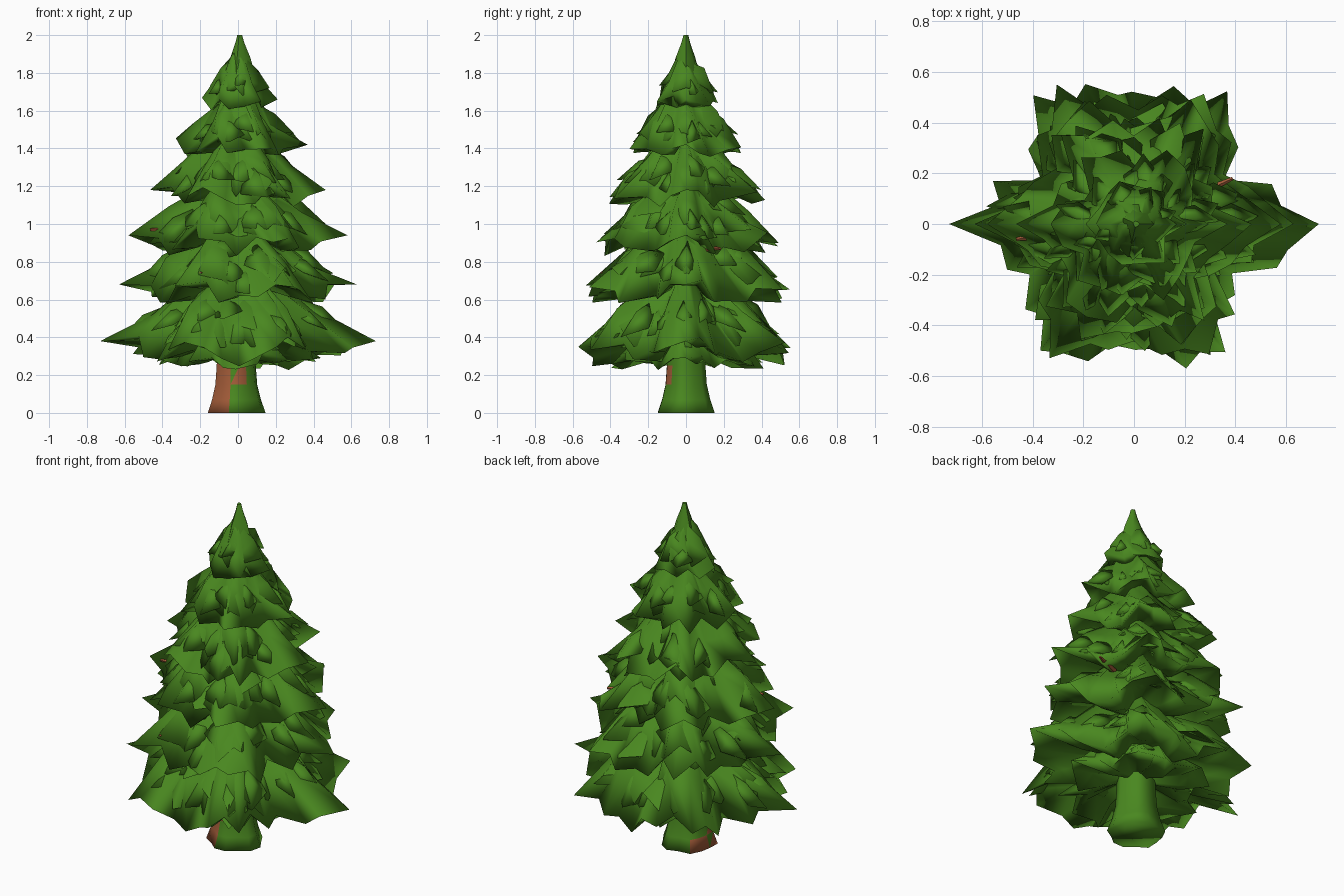
import bpy, bmesh, math, random
from mathutils import Vector

random.seed(5)
cube = bpy.data.objects.get("Cube")
if cube:
    bpy.data.objects.remove(cube, do_unlink=True)


def material(name, rgb):
    m = bpy.data.materials.new(name)
    m.use_nodes = True
    m.diffuse_color = (*rgb, 1)
    m.node_tree.nodes["Principled BSDF"].inputs["Base Color"].default_value = (*rgb, 1)
    return m


GREEN = material("pine green", (0.067, 0.245, 0.014))
BROWN = material("bark brown", (0.36, 0.105, 0.04))


def finish(bm, name, mats, angle):
    bmesh.ops.recalc_face_normals(bm, faces=bm.faces)
    mesh = bpy.data.meshes.new(name)
    bm.to_mesh(mesh)
    bm.free()
    for m in mats:
        mesh.materials.append(m)
    ob = bpy.data.objects.new(name, mesh)
    bpy.context.collection.objects.link(ob)
    bpy.ops.object.select_all(action='DESELECT')
    ob.select_set(True)
    bpy.context.view_layer.objects.active = ob
    bpy.ops.object.shade_smooth_by_angle(angle=math.radians(angle))


def bridge(bm, a, b):
    n = len(a)
    for i in range(n):
        j = (i + 1) % n
        bm.faces.new((a[i], a[j], b[j]))
        bm.faces.new((a[i], b[j], b[i]))


def lobe(a):
    # Six main boughs, evenly spread
    return 0.5 + 0.5 * math.cos(6 * a)


def reach(a, rx, ry):
    # Gaps beside the two side boughs are deeper than those front and back
    r = 1 / math.hypot(math.cos(a) / rx, math.sin(a) / ry)
    low = 0.66 + 0.18 * math.sin(a) ** 2
    return r * (low + (1 - low) * lobe(a))


def skirt(bm, rx, ry, z_top, z_tip, n, droop):
    """Ragged cone of boughs, with a closed underside."""
    h = z_top - z_tip
    # (share of reach, share of drop, jitter)
    upper = [(0.1, 0, 0.02), (0.33, 0.34, 0.1), (0.62, 0.66, 0.14), (1, 1, 0.05)]
    under = [(0.62, 0.96, 0.12), (0.15, 0.84, 0.02)]
    angles = [2 * math.pi * (i + random.uniform(-0.25, 0.25) * (i % (n // 2) > 0)) / n
              for i in range(n)]
    rings = []
    for f, t, jit in upper + under:
        ring = []
        for i, a in enumerate(angles):
            r = reach(a, rx, ry) * f
            z = z_top - h * t - droop * (1 - lobe(a)) * t * t
            side_bough = i % (n // 2) == 0
            if f < 1 or not side_bough:
                r *= 1 + random.uniform(-jit, jit)
            if f == 1:
                # Alternate needles long and short
                if i % 2:
                    r *= random.uniform(0.78, 0.93)
                    z += random.uniform(-0.02, 0.05)
                elif not side_bough:
                    z -= random.uniform(0, 0.04)
            elif f > 0.2:
                z += random.uniform(-0.04, 0.04)
            ring.append(bm.verts.new((r * math.cos(a), r * math.sin(a), z)))
        rings.append(ring)
    for a, b in zip(rings, rings[1:]):
        bridge(bm, a, b)
    bm.faces.new(rings[0])


def spray(bm, a, rx, ry, z_top, z_tip, droop):
    """Folded, pointed clump of needles lying on a skirt."""
    f = random.uniform(0.5, 0.8)
    r = reach(a, rx, ry)
    size = min(r, 0.45)
    out = Vector((math.cos(a), math.sin(a), 0))
    side = Vector((-out.y, out.x, 0))
    z = z_top - (z_top - z_tip) * f * 1.08 - droop * (1 - lobe(a)) * f * f
    base = out * r * f + Vector((0, 0, z))
    length = random.uniform(0.27, 0.38) * size + 0.03
    # Clumps on the two side boughs are slim, keeping those pointed
    width = random.uniform(0.18, 0.28) * size * (0.45 + 0.55 * abs(math.sin(a))) + 0.015
    fall = Vector((0, 0, -length * random.uniform(0.5, 0.8)))
    skew = side * random.uniform(-0.05, 0.05)
    root = bm.verts.new(base - out * length - fall * 0.9 - skew)
    ridge = bm.verts.new(base + Vector((0, 0, 0.04)))
    tip = bm.verts.new(base + out * length * 0.65 + fall * 0.7 + skew)
    left = bm.verts.new(base + side * width + fall * random.uniform(0.2, 0.7))
    right = bm.verts.new(base - side * width + fall * random.uniform(0.2, 0.7))
    for tri in ((root, left, ridge), (root, ridge, right), (ridge, left, tip),
                (ridge, tip, right), (root, right, left), (left, right, tip)):
        bm.faces.new(tri)


# Foliage tiers: reach in x, reach in y, top, tip height, needles, droop, sprays
TIERS = {
    "hanging": (0.44, 0.45, 0.62, 0.29, 28, 0.04, 12),
    "lowest": (0.73, 0.62, 0.85, 0.38, 40, 0.10, 24),
    "second": (0.63, 0.60, 1.10, 0.68, 36, 0.09, 22),
    "third": (0.58, 0.52, 1.34, 0.94, 32, 0.08, 20),
    "fourth": (0.465, 0.46, 1.56, 1.18, 28, 0.06, 16),
    "fifth": (0.37, 0.33, 1.77, 1.42, 22, 0.05, 11),
    "top": (0.21, 0.19, 1.92, 1.66, 14, 0.03, 4),
}
for name, (rx, ry, z_top, z_tip, n, droop, sprays) in TIERS.items():
    bm = bmesh.new()
    skirt(bm, rx, ry, z_top, z_tip, n, droop)
    skirt(bm, rx * 0.8, ry * 0.86, z_top, z_tip + 0.06, n - 4, droop)
    for i in range(sprays):
        a = 2 * math.pi * (i + random.uniform(-0.3, 0.3)) / sprays
        spray(bm, a, rx * 0.95, ry * 0.95, z_top, z_tip, droop)
    finish(bm, name + "_foliage", [GREEN], 140)


def tube(bm, profile, n, wobble, cx):
    rings = []
    for r, z in profile:
        ring = []
        for i in range(n):
            a = 2 * math.pi * i / n
            s = r * (1 + wobble * math.cos(i * 2.4))
            ring.append(bm.verts.new((cx + s * math.cos(a), s * math.sin(a), z)))
        rings.append(ring)
    for a, b in zip(rings, rings[1:]):
        bridge(bm, a, b)
    bm.faces.new(rings[0])
    bm.faces.new(rings[-1])


# Leading shoot
bm = bmesh.new()
tube(bm, [(0.085, 1.74), (0.05, 1.88), (0.022, 1.96), (0.012, 2.0)], 7, 0.15, 0.008)
finish(bm, "leading_shoot", [GREEN], 60)

# Flared trunk, mossy green with bare bark patches
bm = bmesh.new()
TRUNK_X = -0.015
tube(bm, [(0.148, 0), (0.125, 0.07), (0.107, 0.15), (0.1, 0.25), (0.098, 0.33),
          (0.085, 0.6), (0.03, 1.7)], 14, 0.09, TRUNK_X)
for f in bm.faces:
    c = f.calc_center_median()
    a = math.degrees(math.atan2(c.y, c.x - TRUNK_X)) % 360
    side_patch = 195 < a < 255
    front_streak = 272 < a < 300 and 0.14 < c.z < 0.26
    back_patch = 135 < a < 175 and c.z < 0.07
    f.material_index = int(0 < c.z < 0.5 and (side_patch or front_streak or back_patch))
finish(bm, "trunk", [GREEN, BROWN], 140)

# Bare twig ends just showing through the foliage
bm = bmesh.new()
for end in ((-0.2, -0.45, 0.74), (-0.465, -0.06, 0.97), (0.39, 0.18, 0.87)):
    end = Vector(end)
    start = Vector((end.x * 0.6, end.y * 0.6, end.z))
    axis = (end - start).normalized()
    made = bmesh.ops.create_cone(bm, cap_ends=True, segments=5, radius1=0.02,
                                 radius2=0.007, depth=(end - start).length)
    turn = axis.to_track_quat('Z', 'Y')
    for v in made["verts"]:
        v.co = turn @ v.co + (start + end) / 2
finish(bm, "twigs", [BROWN], 60)
